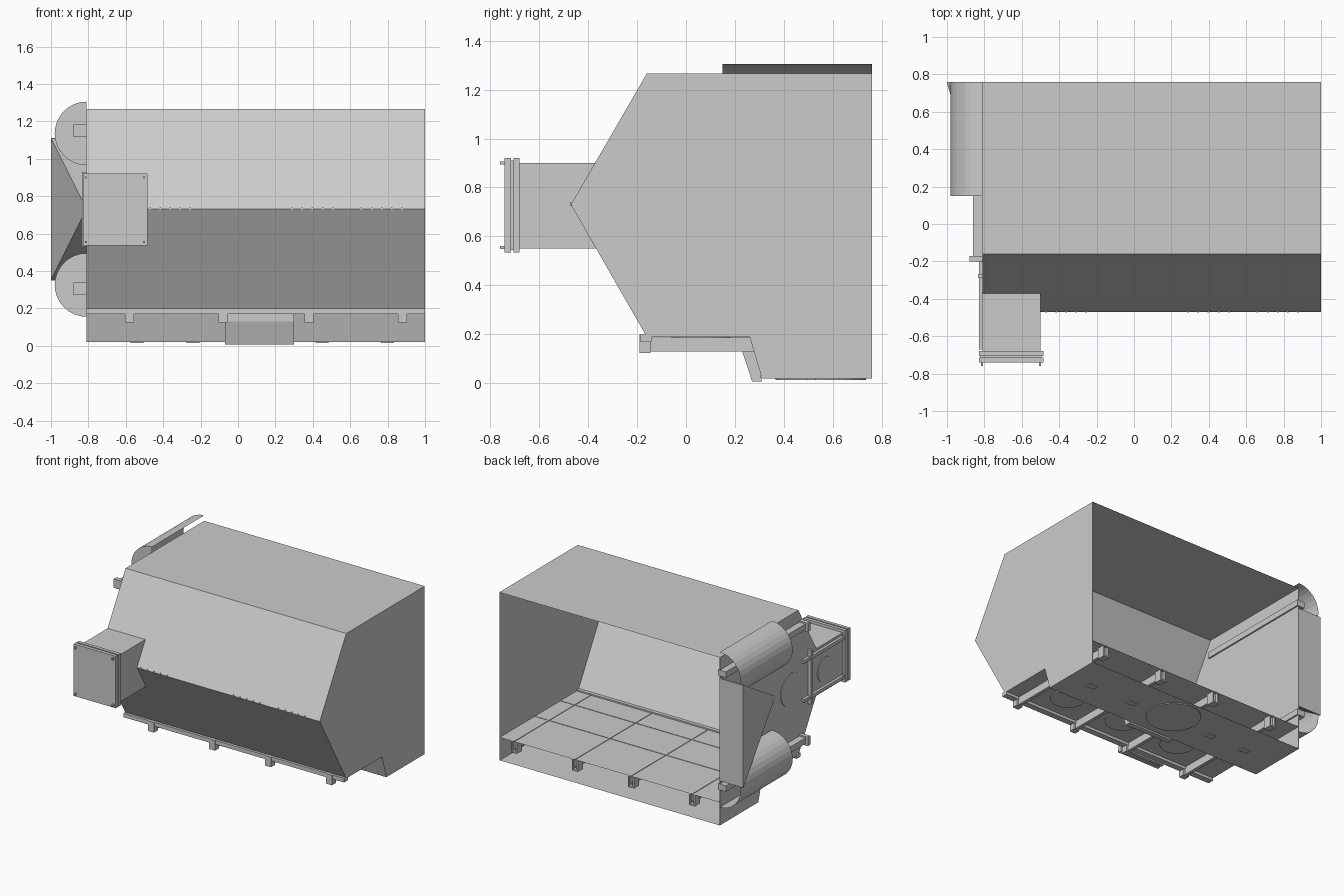
import bpy, bmesh, math
from mathutils import Vector

if "Cube" in bpy.data.objects:
    bpy.data.objects.remove(bpy.data.objects["Cube"])

steel = bpy.data.materials.new("light grey steel")
steel.use_nodes = True
steel.diffuse_color = (0.6, 0.6, 0.6, 1)
steel.node_tree.nodes["Principled BSDF"].inputs["Base Color"].default_value = (0.6, 0.6, 0.6, 1)

LEFT, RIGHT, BACK = 1.0, -0.81, 0.76
TOP, FLOOR, BASE = 1.265, 0.19, 0.02


def finish(name, bm):
    bmesh.ops.remove_doubles(bm, verts=bm.verts, dist=0.0005)
    bmesh.ops.recalc_face_normals(bm, faces=bm.faces)
    mesh = bpy.data.meshes.new(name)
    bm.to_mesh(mesh)
    bm.free()
    obj = bpy.data.objects.new(name, mesh)
    mesh.materials.append(steel)
    bpy.context.collection.objects.link(obj)
    return obj


def box(name, x, y, z):
    bm = bmesh.new()
    bmesh.ops.create_cube(bm, size=1)
    for v in bm.verts:
        v.co = [(a + b) / 2 + c * (b - a) for c, (a, b) in zip(v.co, (x, y, z))]
    return finish(name, bm)


def sheet(name, profile, x0, x1):
    """Strip of flat panels following a (y, z) profile across x."""
    bm = bmesh.new()
    rows = [[bm.verts.new((x, y, z)) for x in (x0, x1)] for y, z in profile]
    for a, b in zip(rows, rows[1:]):
        bm.faces.new((a[0], a[1], b[1], b[0]))
    return finish(name, bm)


def plate(name, points, thickness):
    """Flat polygon pushed out along a thickness vector."""
    bm = bmesh.new()
    face = bm.faces.new([bm.verts.new(p) for p in points])
    out = bmesh.ops.extrude_face_region(bm, geom=[face], use_keep_orig=True)
    for v in out["geom"]:
        if isinstance(v, bmesh.types.BMVert):
            v.co += Vector(thickness)
    return finish(name, bm)


def ring(r, n=32):
    return [(r * math.cos(2 * math.pi * i / n), r * math.sin(2 * math.pi * i / n)) for i in range(n)]


# Housing, open at the back, with a raised inner floor and a shallow pan below
wall = [(BACK, TOP), (-0.16, TOP), (-0.47, 0.73), (-0.16, FLOOR), (BACK, FLOOR)]
pan = [(0.26, FLOOR), (0.31, BASE), (BACK, BASE)]
sheet("housing_shell", wall, RIGHT, LEFT)
sheet("lower_pan", pan, RIGHT, LEFT)
for name, x, t in (("left_wall", LEFT, -0.004), ("right_wall", RIGHT, 0.004)):
    outline = wall[:4] + pan + []
    plate(name, [(x, y, z) for y, z in outline], (t, 0, 0))

# Front lip and floor supports
box("front_lip", (RIGHT, LEFT), (-0.185, -0.14), (0.17, 0.2))
for i, x in enumerate((-0.58, -0.08, 0.38, 0.88)):
    box(f"floor_beam_{i}", (x - 0.012, x + 0.012), (-0.15, BACK - 0.02), (0.13, 0.187))
    box(f"front_foot_{i}", (x - 0.024, x + 0.024), (-0.19, -0.145), (0.125, 0.2))
    for s in (-1, 1):
        box(f"rear_clip_{i}", (x + s * 0.02 - 0.005, x + s * 0.02 + 0.005), (0.7, BACK), (0.11, 0.187))
    box(f"rear_clip_base_{i}", (x - 0.025, x + 0.025), (0.7, BACK), (0.105, 0.115))
    box(f"floor_seam_{i}", (x - 0.004, x + 0.004), (-0.16, BACK), (FLOOR, 0.194))
for y in (0.05, 0.35):
    box("floor_cross_seam", (RIGHT, LEFT), (y - 0.003, y + 0.003), (FLOOR, 0.193))
for x in (-0.33, 0.15, 0.63):
    plate("floor_cover", [(x + u, 0.06 + v, FLOOR) for u, v in ring(0.12)], (0, 0, -0.008))

# Chute and covers under the pan
plate("chute", [(-0.07, y, z) for y, z in ((0.23, 0.13), (0.27, 0.008), (0.31, 0.008), (0.28, 0.17), (0.23, 0.17))],
      (0.37, 0, 0))
plate("drain_cover", [(0.115 + u, 0.55 + v, BASE) for u, v in ring(0.185)], (0, 0, -0.006))
for x in (-0.54, -0.24, 0.45, 0.8):
    box("pan_slot", (x - 0.035, x + 0.035), (0.49, 0.53), (0.014, BASE))

# Teeth along the front ridge
for start in (-0.47, 0.29, 0.66):
    for i in range(5):
        x = start + i * 0.054
        box("ridge_tooth", (x - 0.004, x + 0.004), (-0.474, -0.46), (0.725, 0.738))

# Half-round covers and guide rails on the right wall
for name, zc in (("upper", 1.135), ("lower", 0.325)):
    arc = [(RIGHT - 0.17 * math.sin(math.pi * i / 16), zc + 0.17 * math.cos(math.pi * i / 16)) for i in range(17)]
    bm = bmesh.new()
    rows = [[bm.verts.new((x, y, z)) for y in (0.15, BACK)] for x, z in arc]
    for a, b in zip(rows, rows[1:]):
        bm.faces.new((a[0], a[1], b[1], b[0]))
    bm.faces.new([r[0] for r in rows])
    finish(f"{name}_round_cover", bm)
    zr = 1.15 if name == "upper" else 0.305
    box(f"{name}_rail", (-0.86, -0.795), (-0.17, BACK), (zr - 0.022, zr + 0.022))
    box(f"{name}_rail_stop", (-0.88, RIGHT), (-0.2, -0.17), (zr - 0.033, zr + 0.033))

# Flared side inlet narrowing to a point on the wall
bm = bmesh.new()
rows = []
for i in range(9):
    t = i / 8
    y, h = 0.755 - 0.645 * t, 0.38 * (1 - t)
    x = -1 + 0.19 * t
    rows.append([bm.verts.new(p) for p in
                 ((RIGHT, y, 0.73 + h), (x, y, 0.73 + h), (x, y, 0.73 - h), (RIGHT, y, 0.73 - h))])
for a, b in zip(rows, rows[1:]):
    for j in range(3):
        bm.faces.new((a[j], a[j + 1], b[j + 1], b[j]))
bmesh.ops.dissolve_degenerate(bm, dist=0.0005, edges=bm.edges)
finish("side_flare", bm)
box("flare_back_plate", (-1, RIGHT), (0.75, BACK), (0.35, 1.11))

# Front duct with paired flanges and bolts
box("duct", (RIGHT, -0.5), (-0.69, -0.36), (0.55, 0.9))
for y in (-0.74, -0.705):
    box("duct_flange", (-0.83, -0.485), (y, y + 0.025), (0.535, 0.92))
box("flange_gasket", (-0.82, -0.495), (-0.72, -0.7), (0.545, 0.91))
for x in (-0.812, -0.503):
    for z in (0.555, 0.9):
        box("flange_bolt", (x - 0.006, x + 0.006), (-0.76, -0.735), (z - 0.006, z + 0.006))

# Hatch rails and round covers on the right side
for z in (0.58, 0.87):
    box("hatch_rail", (-0.83, RIGHT), (-0.67, -0.2), (z - 0.012, z + 0.012))
box("hatch_bar", (-0.835, RIGHT), (-0.29, -0.27), (0.53, 0.93))
for name, y, r in (("duct_port", -0.47, 0.09), ("wall_port", -0.07, 0.12)):
    plate(name, [(RIGHT, y + u, 0.71 + v) for u, v in ring(r)], (-0.005, 0, 0))
